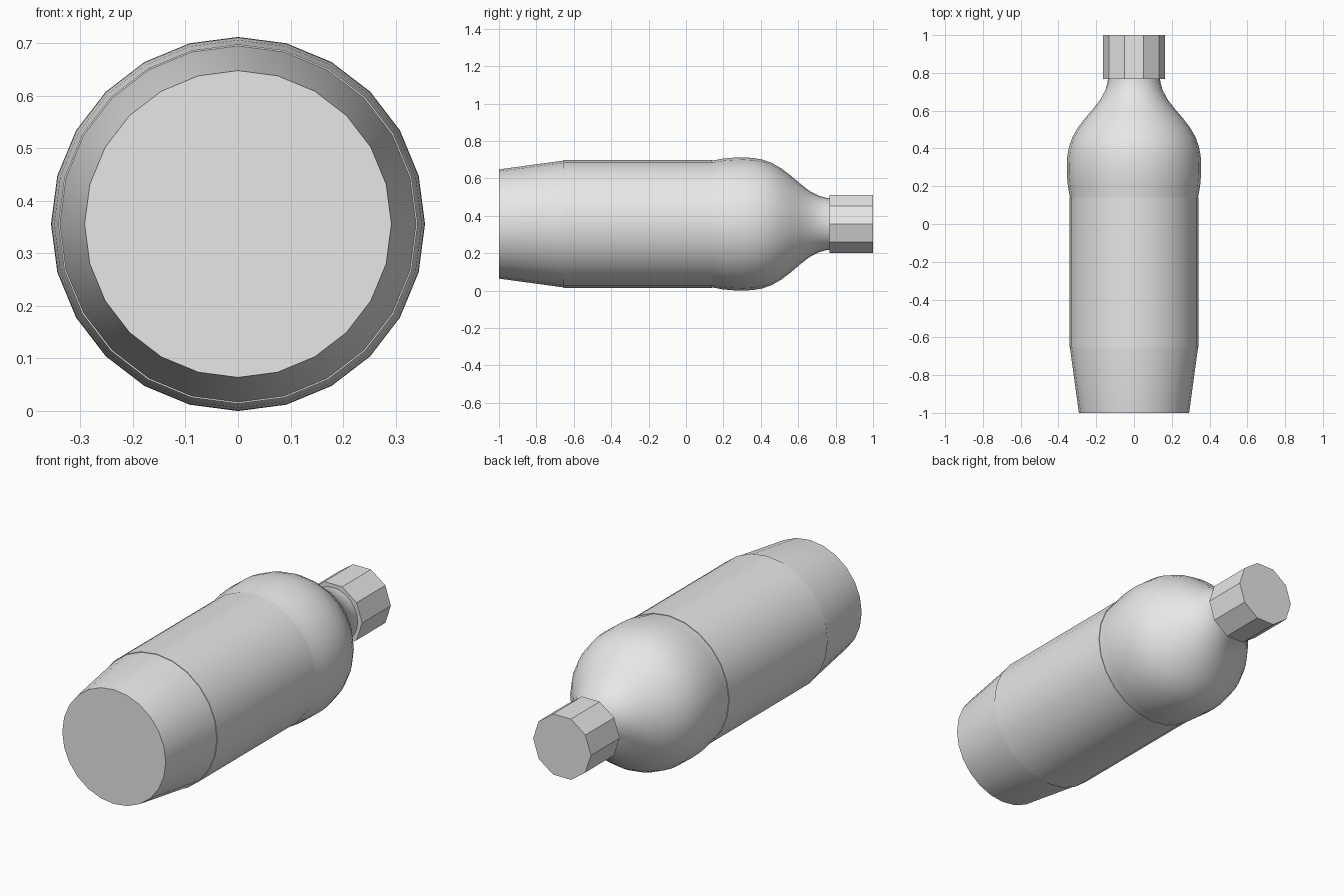
import bpy
import bmesh
import math

cube = bpy.data.objects.get("Cube")
if cube:
    bpy.data.objects.remove(cube, do_unlink=True)

AXIS_Z = 0.356  # height of the lying bottle's centre line

grey = bpy.data.materials.new("light_grey")
grey.use_nodes = True
grey.diffuse_color = (0.8, 0.8, 0.8, 1)
grey.node_tree.nodes["Principled BSDF"].inputs["Base Color"].default_value = (0.8, 0.8, 0.8, 1)


def lathe(name, profile, sides, smooth=True):
    """Revolve (y, radius) pairs around the y axis and close both ends."""
    bm = bmesh.new()
    rings = []
    for y, r in profile:
        angles = [2 * math.pi * i / sides for i in range(sides)]
        rings.append([bm.verts.new((r * math.cos(a), y, AXIS_Z + r * math.sin(a))) for a in angles])
    for a, b in zip(rings, rings[1:]):
        for i in range(sides):
            j = (i + 1) % sides
            bm.faces.new((a[i], a[j], b[j], b[i]))
    bm.faces.new(rings[0])
    bm.faces.new(rings[-1])
    bmesh.ops.recalc_face_normals(bm, faces=bm.faces)
    mesh = bpy.data.meshes.new(name)
    bm.to_mesh(mesh)
    bm.free()
    mesh.materials.append(grey)
    obj = bpy.data.objects.new(name, mesh)
    bpy.context.collection.objects.link(obj)
    if smooth:
        bpy.ops.object.select_all(action='DESELECT')
        obj.select_set(True)
        bpy.context.view_layer.objects.active = obj
        bpy.ops.object.shade_smooth_by_angle(angle=math.radians(30))
    return obj


# Bottle: tapered base, straight body, bulging shoulder and narrow neck
lathe("bottle_body", [
    (-1.0, 0.292), (-0.655, 0.339), (0.14, 0.339), (0.20, 0.350),
    (0.26, 0.355), (0.31, 0.356), (0.36, 0.353), (0.41, 0.344),
    (0.46, 0.326), (0.51, 0.297), (0.56, 0.259), (0.61, 0.216),
    (0.66, 0.177), (0.71, 0.151), (0.75, 0.140), (0.78, 0.137),
], 24)

# Label sleeve wrapped around the straight body
lathe("label_sleeve", [(-0.655, 0.342), (0.14, 0.342)], 24)

# Faceted screw cap
lathe("screw_cap", [(0.768, 0.163), (1.0, 0.163)], 10, smooth=False)
